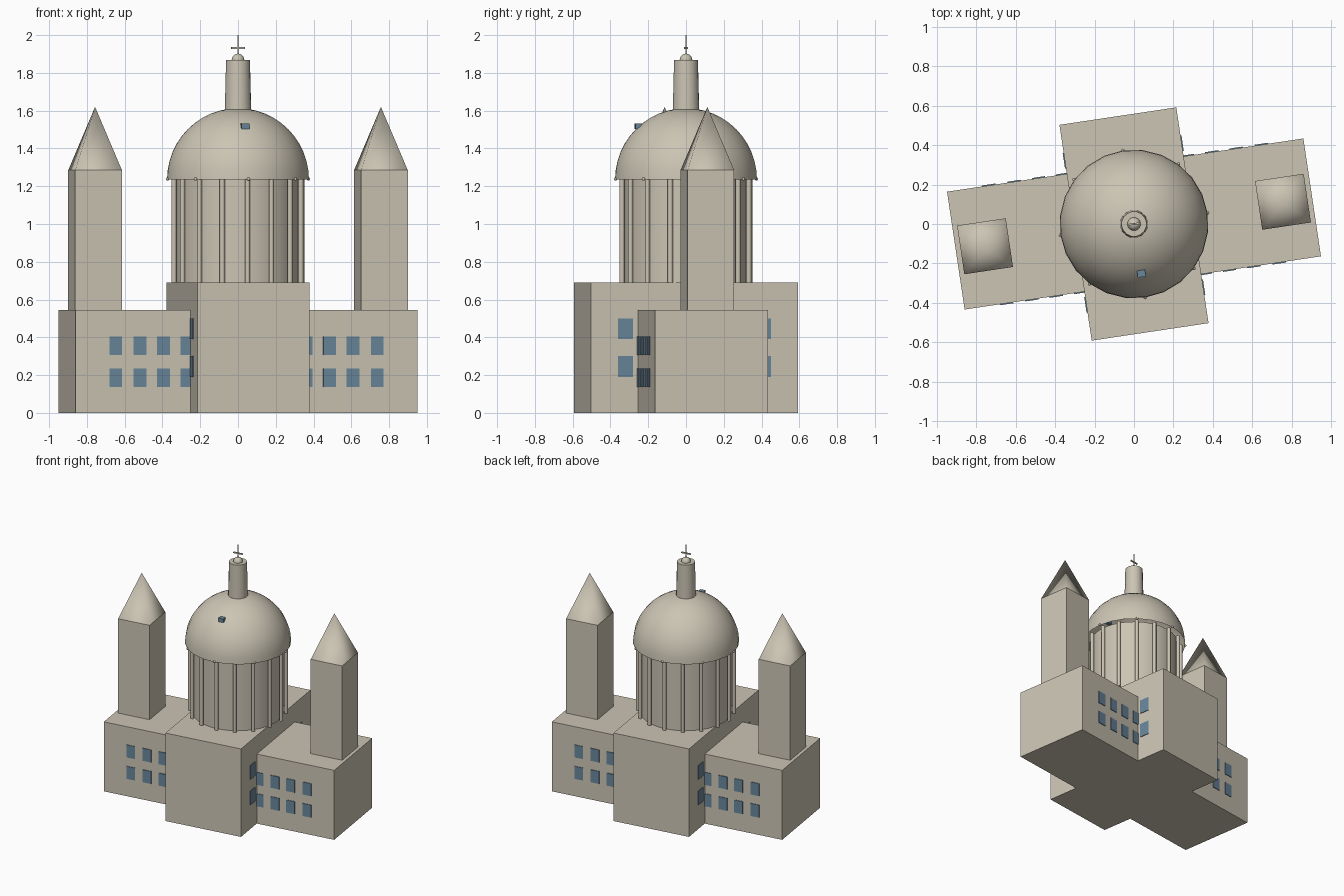
import bpy, bmesh, math
from mathutils import Matrix, Vector

cube = bpy.data.objects.get("Cube")
if cube:
    bpy.data.objects.remove(cube, do_unlink=True)

# The whole building is turned a little about the vertical axis
TURN = Matrix.Rotation(math.radians(8.5), 4, 'Z')


def material(name, rgb):
    m = bpy.data.materials.new(name)
    m.use_nodes = True
    m.diffuse_color = (*rgb, 1)
    m.node_tree.nodes["Principled BSDF"].inputs["Base Color"].default_value = (*rgb, 1)
    return m


STONE = material("pale_stone", (0.60, 0.555, 0.455))
GLASS = material("blue_glass", (0.14, 0.24, 0.33))


def finish(name, bm, mat, smooth=None):
    bm.transform(TURN)
    bmesh.ops.recalc_face_normals(bm, faces=bm.faces)
    mesh = bpy.data.meshes.new(name)
    bm.to_mesh(mesh)
    bm.free()
    mesh.materials.append(mat)
    ob = bpy.data.objects.new(name, mesh)
    bpy.context.collection.objects.link(ob)
    if smooth is not None:
        bpy.ops.object.select_all(action='DESELECT')
        ob.select_set(True)
        bpy.context.view_layer.objects.active = ob
        bpy.ops.object.shade_smooth_by_angle(angle=math.radians(smooth))
    return ob


def add_box(bm, centre, size):
    m = Matrix.Translation(centre) @ Matrix.Diagonal((*size, 1))
    bmesh.ops.create_cube(bm, size=1, matrix=m)


def add_cone(bm, x, y, z0, z1, r0, r1, sides, spin=0):
    m = Matrix.Translation((x, y, (z0 + z1) / 2)) @ Matrix.Rotation(spin, 4, 'Z')
    bmesh.ops.create_cone(bm, cap_ends=True, segments=sides, radius1=r0,
                          radius2=r1, depth=z1 - z0, matrix=m)


def box(name, centre, size, mat=STONE):
    bm = bmesh.new()
    add_box(bm, centre, size)
    return finish(name, bm, mat)


def cone(name, x, z0, z1, r0, r1, sides, spin=0, smooth=None):
    bm = bmesh.new()
    add_cone(bm, x, 0, z0, z1, r0, r1, sides, spin)
    return finish(name, bm, STONE, smooth)


# Crossed halls
WING_Y, HALL_X = 0.3025, 0.3
box("side_wings", (0, 0, 0.2725), (1.83, 2 * WING_Y, 0.545))
box("central_hall", (0, 0, 0.345), (2 * HALL_X, 1.108, 0.69))

# Windows along the wings and on the flanks of the central hall
bm = bmesh.new()
for side in (-1, 1):
    for end in (-1, 1):
        for x in (0.32, 0.445, 0.57, 0.70):
            for z in (0.187, 0.355):
                add_box(bm, (end * x, side * WING_Y, z), (0.068, 0.01, 0.098))
finish("wing_windows", bm, GLASS)

bm = bmesh.new()
for side in (-1, 1):
    for end in (-1, 1):
        for z in (0.245, 0.445):
            add_box(bm, (side * HALL_X, end * 0.37, z), (0.01, 0.08, 0.11))
finish("hall_windows", bm, GLASS)

# Towers with pyramid spires
for name, x in (("right_tower", -0.765), ("left_tower", 0.765)):
    box(name, (x, 0, 0.915), (0.25, 0.25, 0.74))
    cone(name + "_spire", x, 1.285, 1.62, 0.25 / math.sqrt(2), 0, 4,
         math.pi / 4, smooth=89)

# Drum with a ring of thin columns
cone("drum", 0, 0.69, 1.24, 0.325, 0.325, 32, smooth=30)
bm = bmesh.new()
for i in range(16):
    a = math.tau * i / 16
    add_cone(bm, 0.343 * math.cos(a), 0.343 * math.sin(a), 0.69, 1.24, 0.014, 0.014, 8)
finish("drum_columns", bm, STONE, 50)

# Open half-sphere dome
bm = bmesh.new()
bmesh.ops.create_uvsphere(bm, u_segments=24, v_segments=24, radius=0.378)
low = [v for v in bm.verts if v.co.z < -0.001]
bmesh.ops.delete(bm, geom=low, context='VERTS')
bm.transform(Matrix.Translation((0, 0, 1.235)))
finish("dome", bm, STONE, 40)

# Small beads on the dome rim
bm = bmesh.new()
for i in range(8):
    pos = Matrix.Rotation(math.tau * i / 8, 4, 'Z') @ Vector((0.378, 0, 1.238))
    bmesh.ops.create_uvsphere(bm, u_segments=8, v_segments=6, radius=0.009,
                              matrix=Matrix.Translation(pos))
finish("dome_rim_beads", bm, STONE, 60)

box("dome_window", (0, -0.255, 1.518), (0.042, 0.035, 0.028), GLASS)

# Lantern, ball and cross
cone("lantern", 0, 1.58, 1.868, 0.071, 0.064, 16, smooth=40)
bm = bmesh.new()
bmesh.ops.create_uvsphere(bm, u_segments=16, v_segments=10, radius=0.034,
                          matrix=Matrix.Translation((0, 0, 1.868)))
finish("lantern_ball", bm, STONE, 50)
cone("cross_post", 0, 1.89, 2.0, 0.004, 0.004, 8)
box("cross_bar", (0, 0, 1.932), (0.072, 0.009, 0.009))
